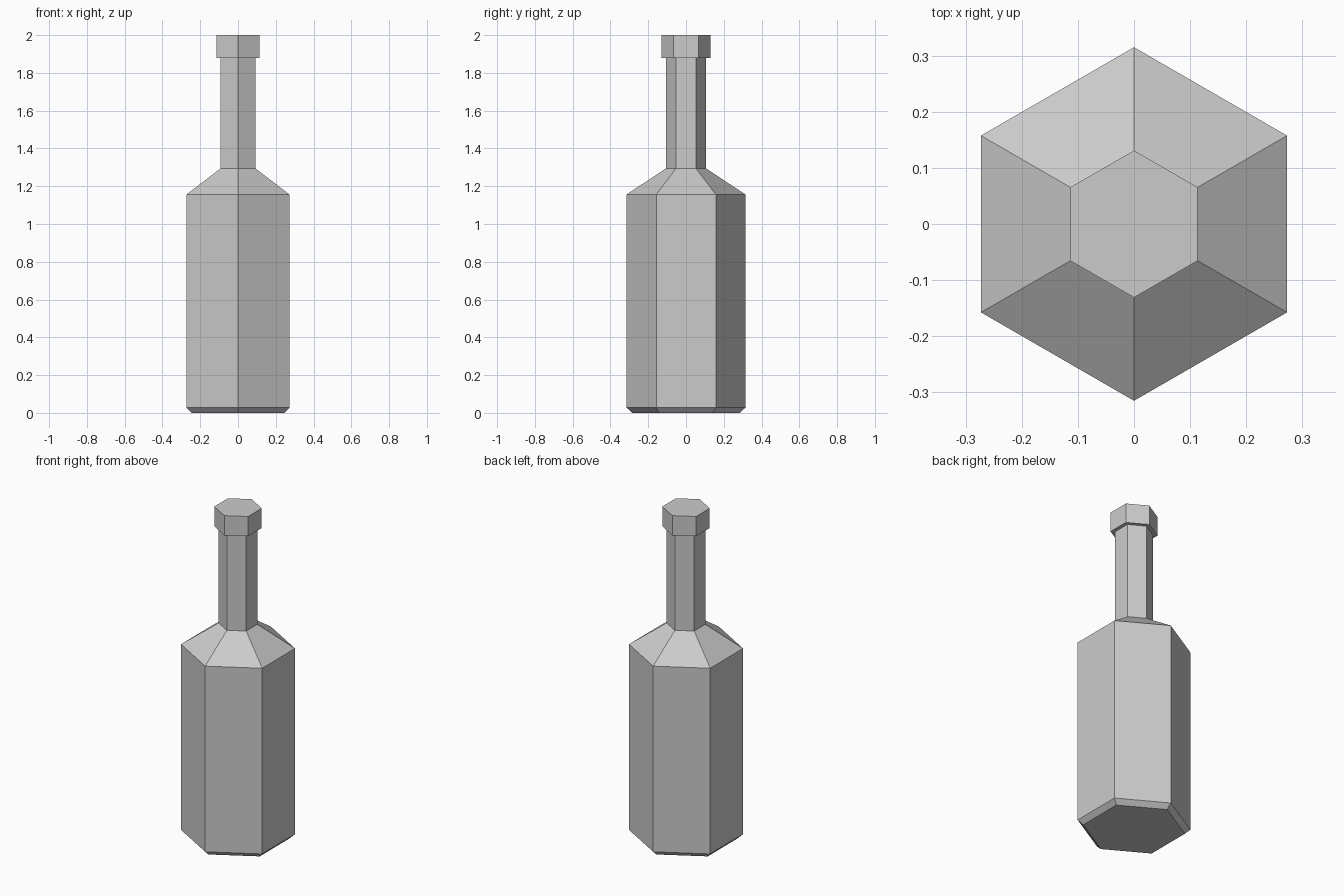
import bpy, bmesh
from math import cos, sin, pi

if "Cube" in bpy.data.objects:
    bpy.data.objects.remove(bpy.data.objects["Cube"])

SIDES = 6


def lathe(name, profile):
    """Closed six-sided solid from (radius, z) rings, with corners on the y axis."""
    bm = bmesh.new()
    rings = []
    for r, z in profile:
        angles = [pi / 2 + 2 * pi * i / SIDES for i in range(SIDES)]
        rings.append([bm.verts.new((r * cos(a), r * sin(a), z)) for a in angles])
    for low, high in zip(rings, rings[1:]):
        for i in range(SIDES):
            j = (i + 1) % SIDES
            bm.faces.new((low[i], low[j], high[j], high[i]))
    bm.faces.new(rings[0][::-1])
    bm.faces.new(rings[-1])
    mesh = bpy.data.meshes.new(name)
    bm.to_mesh(mesh)
    bm.free()
    obj = bpy.data.objects.new(name, mesh)
    bpy.context.collection.objects.link(obj)
    return obj


# Bottle: bevelled base, body, shoulder, neck and wider lip
lathe("bottle", [
    (0.284, 0.0), (0.315, 0.028),
    (0.315, 1.156), (0.107, 1.294),
    (0.107, 1.88), (0.131, 1.88),
    (0.131, 2.0),
])
